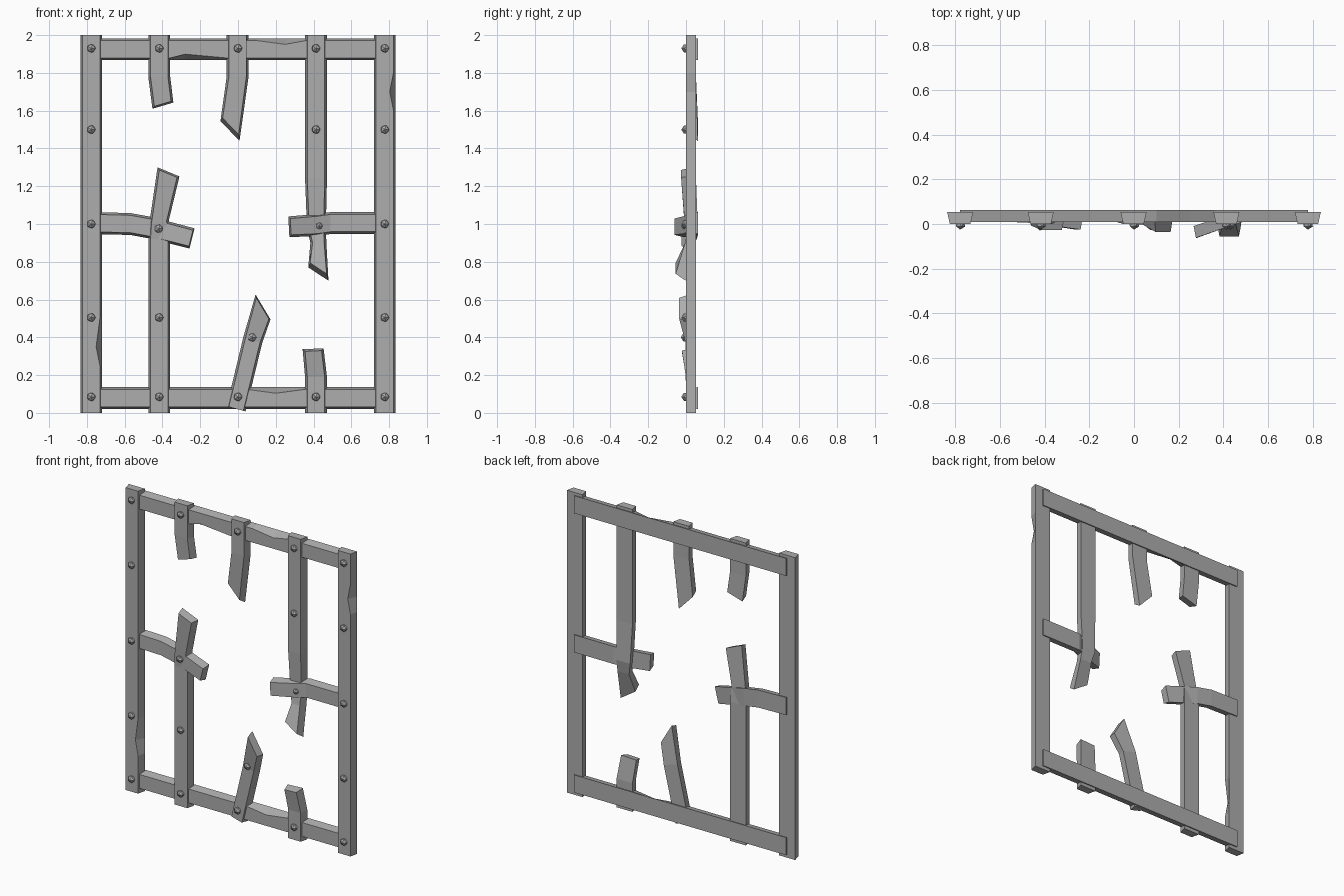
import bpy
import bmesh
from mathutils import Vector, Matrix

cube = bpy.data.objects.get("Cube")
if cube:
    bpy.data.objects.remove(cube, do_unlink=True)

iron = bpy.data.materials.new("grey_iron")
iron.use_nodes = True
iron.diffuse_color = (0.42, 0.42, 0.42, 1)
iron.node_tree.nodes["Principled BSDF"].inputs["Base Color"].default_value = iron.diffuse_color

DEPTH = 0.053
TAPER = 0.012


def finish(name, bm):
    """Turn a bmesh into a flat shaded iron object."""
    bmesh.ops.recalc_face_normals(bm, faces=bm.faces)
    mesh = bpy.data.meshes.new(name)
    bm.to_mesh(mesh)
    bm.free()
    mesh.materials.append(iron)
    obj = bpy.data.objects.new(name, mesh)
    bpy.context.collection.objects.link(obj)
    return obj


def bar(name, stations, tip=0.0, chips=None):
    """Loft a bar, wide behind and narrow in front, through cross cuts.
    Each station holds both edge points (x, z, x, z) and the front depth y."""
    chips = chips or {}
    bm = bmesh.new()
    rings = []
    for i, (ax, az, bx, bz, y) in enumerate(stations):
        a, b = Vector((ax, y, az)), Vector((bx, y, bz))
        across = (b - a).normalized()
        chip_a, chip_b = chips.get(i, (0, 0))
        front_a = a + across * (TAPER + chip_a)
        front_b = b - across * (TAPER + chip_b)
        # broken ends slope back from the front face
        if tip and i == len(stations) - 1:
            px, pz, qx, qz, _ = stations[i - 1]
            back = Vector(((px + qx - ax - bx) / 2, 0, (pz + qz - az - bz) / 2)).normalized()
            front_a += back * tip
            front_b += back * tip
        behind = Vector((0, DEPTH, 0))
        rings.append([bm.verts.new(p) for p in (front_a, front_b, b + behind, a + behind)])
    for low, high in zip(rings, rings[1:]):
        for k in range(4):
            n = (k + 1) % 4
            bm.faces.new((low[k], low[n], high[n], high[k]))
    bm.faces.new(rings[0])
    bm.faces.new(rings[-1])
    return finish(name, bm)


def upright(x, z, y=0.0, half=0.058):
    """Station cut square across a vertical bar."""
    return (x - half, z, x + half, z, y)


def level(x, z, y=0.01, half=0.058):
    """Station cut square across a horizontal bar."""
    return (x, z - half, x, z + half, y)


def stud(x, z, y=0.0, radius=0.025):
    """Five sided pointed rivet head."""
    bm = bmesh.new()
    bmesh.ops.create_icosphere(bm, subdivisions=1, radius=radius)
    bm.transform(Matrix.Translation((x, y, z)) @ Matrix.Rotation(1.5708, 4, "X"))
    finish("stud", bm)


# Frame sides
SIDE = 0.777
bar("right_post", [upright(-SIDE, z) for z in (0, 0.25, 0.35, 0.5, 2)], chips={2: (0, 0.02)})
bar("left_post", [upright(SIDE, z) for z in (0, 1.6, 1.7, 1.8, 2)], chips={2: (0, 0.02)})

# Frame rails, set slightly behind the posts
bar("top_rail", [level(x, 1.925) for x in (-SIDE, -0.36, -0.28, -0.06, 0.1, 0.25, 0.36, SIDE)],
    chips={2: (0.02, 0), 5: (0, 0.02)})
bar("bottom_rail", [level(x, 0.078) for x in (-SIDE, 0.05, 0.2, 0.35, SIDE)],
    chips={2: (0, 0.02)})

# Broken middle rails
bar("right_middle_rail", [
    level(-SIDE, 1.005),
    level(-0.57, 1.0),
    level(-0.46, 0.98, 0.005),
    (-0.257, 0.87, -0.23, 0.977, -0.025),
], tip=0.006)
bar("left_middle_rail", [
    level(SIDE, 1.005),
    level(0.49, 1.005),
    level(0.42, 0.995, -0.012),
    (0.272, 0.93, 0.266, 1.04, -0.062),
], tip=0.01)

# Broken uprights
bar("right_long_upright", [
    upright(-0.417, 0),
    upright(-0.417, 0.92),
    (-0.47, 1.0, -0.366, 1.02, -0.008),
    (-0.426, 1.3, -0.31, 1.252, -0.026),
], tip=0.01)
bar("left_long_upright", [
    upright(0.413, 2),
    upright(0.413, 1.24),
    upright(0.415, 0.98, 0.01, 0.05),
    (0.383, 0.9, 0.468, 0.9, -0.005),
    (0.372, 0.77, 0.479, 0.7, -0.055),
], tip=0.03)

# Broken stubs
bar("top_right_stub", [
    upright(-0.417, 2),
    upright(-0.417, 1.78),
    (-0.453, 1.61, -0.342, 1.643, 0.005),
], tip=0.01)
bar("top_middle_stub", [
    upright(-0.002, 2),
    upright(-0.002, 1.78),
    (-0.093, 1.545, 0.008, 1.44, 0.01),
], tip=0.025)
bar("bottom_middle_stub", [
    (-0.06, 0.035, 0.04, 0.008, 0),
    (0.028, 0.4, 0.128, 0.37, -0.003),
    (0.093, 0.627, 0.172, 0.495, -0.036),
], tip=0.008)
bar("bottom_left_stub", [
    upright(0.413, 0),
    upright(0.413, 0.19),
    (0.342, 0.337, 0.453, 0.342, -0.022),
], tip=0.012)

# Rivets
for x in (-SIDE, SIDE):
    for z in (0.085, 0.505, 1.0, 1.5, 1.93):
        stud(x, z)
for x in (-0.417, 0, 0.413):
    for z in (0.085, 1.93):
        stud(x, z)
stud(-0.417, 0.505)
stud(-0.42, 0.975, -0.004)
stud(0.075, 0.4, -0.003)
stud(0.413, 1.5)
stud(0.43, 0.99, -0.006, 0.02)
